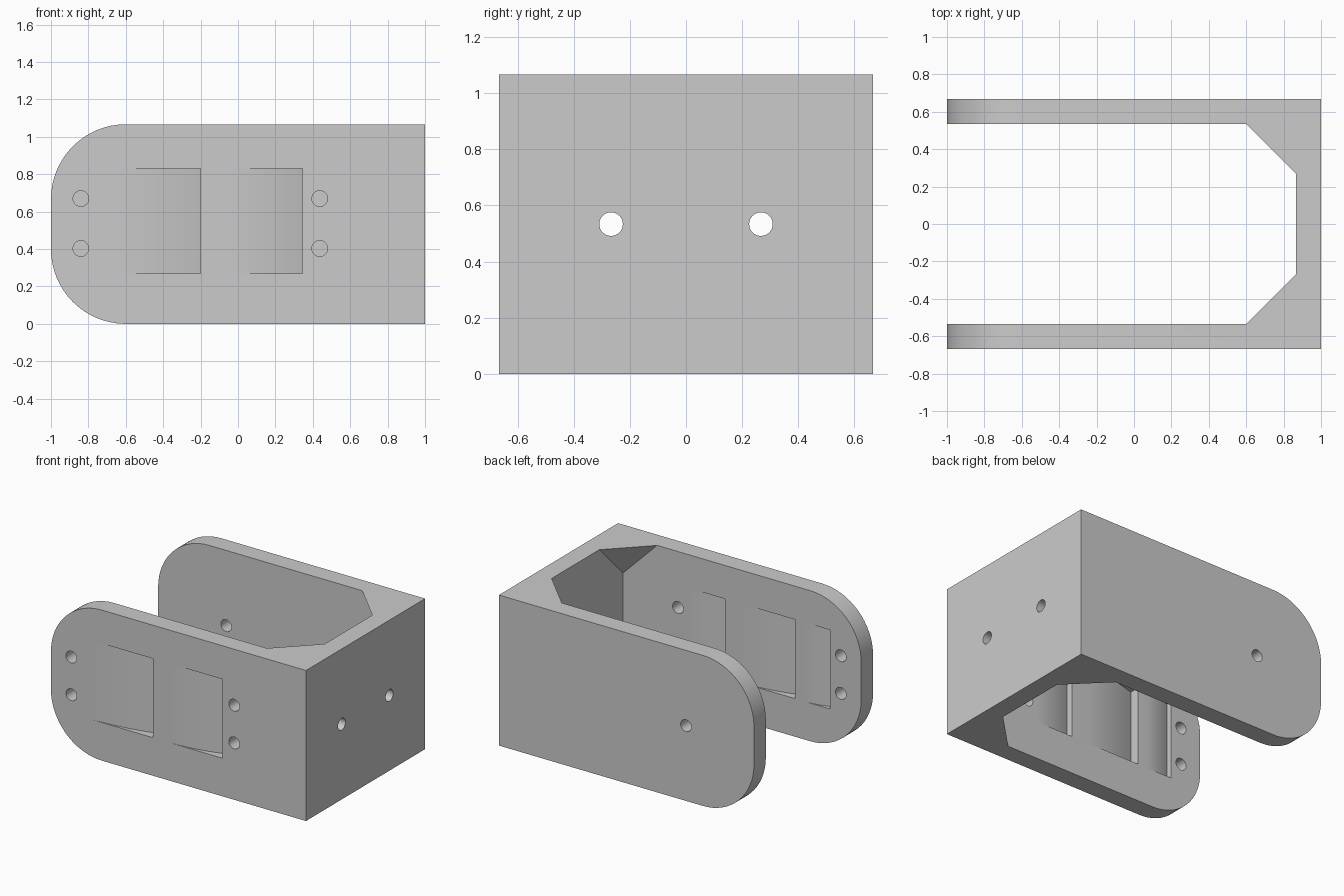
import bpy, bmesh, math
from mathutils import Matrix, Vector

if "Cube" in bpy.data.objects:
    bpy.data.objects.remove(bpy.data.objects["Cube"], do_unlink=True)

H = 1.067        # height
W = 0.667        # half width
T = 0.133        # wall thickness
IN = W - T       # inner half width
GUSSET = 0.267   # corner brace leg

grey = bpy.data.materials.new("light_grey")
grey.use_nodes = True
grey.diffuse_color = (0.6, 0.6, 0.6, 1)
grey.node_tree.nodes["Principled BSDF"].inputs["Base Color"].default_value = (0.6, 0.6, 0.6, 1)


def finish(name, bm):
    bmesh.ops.recalc_face_normals(bm, faces=bm.faces)
    mesh = bpy.data.meshes.new(name)
    bm.to_mesh(mesh)
    bm.free()
    mesh.materials.append(grey)
    obj = bpy.data.objects.new(name, mesh)
    bpy.context.collection.objects.link(obj)
    return obj


def prism(name, points, direction):
    """Extrude a closed outline of 3D points along a direction."""
    bm = bmesh.new()
    face = bm.faces.new([bm.verts.new(p) for p in points])
    new = bmesh.ops.extrude_face_region(bm, geom=[face])["geom"]
    bmesh.ops.translate(bm, vec=Vector(direction),
                        verts=[g for g in new if isinstance(g, bmesh.types.BMVert)])
    return finish(name, bm)


def cut(target, cutter):
    cutter.hide_render = True
    mod = target.modifiers.new("cut", 'BOOLEAN')
    mod.operation = 'DIFFERENCE'
    mod.solver = 'EXACT'
    mod.object = cutter
    bpy.context.view_layer.objects.active = target
    bpy.ops.object.modifier_apply(modifier=mod.name)
    bpy.data.objects.remove(cutter, do_unlink=True)


def drill(target, location, axis, radius=0.042):
    bm = bmesh.new()
    turn = Vector((0, 0, 1)).rotation_difference(Vector(axis)).to_matrix().to_4x4()
    bmesh.ops.create_cone(bm, cap_ends=True, segments=32, radius1=radius, radius2=radius,
                          depth=0.4, matrix=Matrix.Translation(location) @ turn)
    cut(target, finish("hole_cutter", bm))


# Body: block with a rounded free end
R = 0.4
outline = [(1, -W, 0), (1, -W, H)]
for centre_z, start in ((H - R, 90), (R, 180)):
    for i in range(17):
        a = math.radians(start + 90 * i / 16)
        outline.append((-1 + R + R * math.cos(a), -W, centre_z + R * math.sin(a)))
bracket = prism("bracket", outline, (0, 2 * W, 0))

# Inner space, with its four far corners cut off to leave braces
e = 0.1
far = 1 - T
leg = GUSSET + e
bm = bmesh.new()
for sy in (-1, 1):
    for z, tip in ((-e, GUSSET), (H + e, H - GUSSET)):
        for p in ((-1.3, sy * IN, z), (far - leg, sy * IN, z),
                  (far, sy * (IN - leg), z), (far, sy * IN, tip)):
            bm.verts.new(p)
bmesh.ops.convex_hull(bm, input=bm.verts)
cut(bracket, finish("inner_cutter", bm))


# Shallow curved pockets in the front wall, deepest at their second end
def pocket(start, end, depth, surface, inward):
    curve = [(start + (end - start) * i / 8, surface + inward * depth * (i / 8) ** 2, 0.27)
             for i in range(1, 9)]
    lip = surface - inward * 0.05
    points = [(start, lip, 0.27), (start, surface, 0.27)] + curve + [(end, lip, 0.27)]
    cut(bracket, prism("pocket_cutter", points, (0, 0, 0.56)))


pocket(-0.71, -0.2, 0.075, -W, 1)
pocket(-0.07, 0.345, 0.075, -W, 1)
pocket(0.36, 0.07, 0.05, -IN, -1)
pocket(-0.05, -0.48, 0.07, -IN, -1)
pocket(-0.55, -0.756, 0.04, -IN, -1)

# Screw holes: four in the front wall, two in the end wall, one in the back wall
for x in (-0.84, 0.437):
    for z in (0.403, 0.67):
        drill(bracket, (x, -W + T / 2, z), (0, 1, 0))
for y in (-0.267, 0.267):
    drill(bracket, (1 - T / 2, y, H / 2), (1, 0, 0))
drill(bracket, (-0.467, W - T / 2, H / 2), (0, 1, 0))

# Smooth the round parts and keep the edges sharp
bpy.ops.object.select_all(action='DESELECT')
bracket.select_set(True)
bpy.context.view_layer.objects.active = bracket
bpy.ops.object.shade_smooth_by_angle(angle=math.radians(30))
